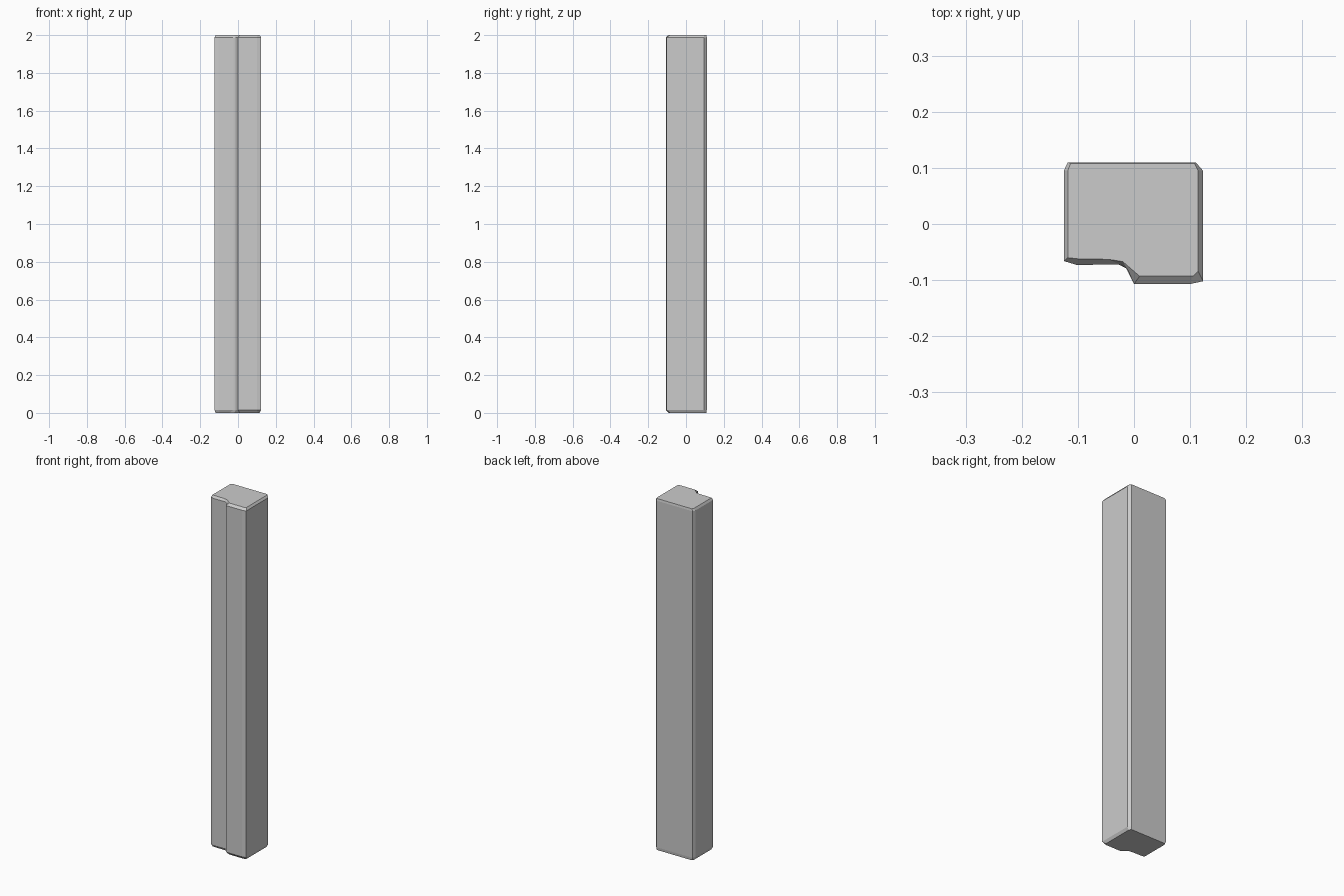
import bpy, bmesh

if "Cube" in bpy.data.objects:
    bpy.data.objects.remove(bpy.data.objects["Cube"])

# Cross-section pairs: full outline (x, y) and the worn end-cap outline (x, y)
SECTION = [
    ((-0.125, -0.066), (-0.118, -0.060)),
    ((-0.102, -0.073), (-0.100, -0.062)),
    ((-0.025, -0.072), (-0.045, -0.063)),
    ((-0.012, -0.080), (-0.020, -0.067)),
    ((0.000, -0.107), (0.010, -0.093)),
    ((0.100, -0.107), (0.105, -0.093)),
    ((0.123, -0.102), (0.114, -0.084)),
    ((0.123, 0.095), (0.114, 0.095)),
    ((0.110, 0.110), (0.108, 0.108)),
    ((-0.118, 0.110), (-0.113, 0.108)),
    ((-0.125, 0.095), (-0.118, 0.095)),
]


def loft(name, rings):
    """Skin a stack of matching closed rings and cap both ends."""
    bm = bmesh.new()
    loops = [[bm.verts.new(p) for p in ring] for ring in rings]
    for low, high in zip(loops, loops[1:]):
        n = len(low)
        for i in range(n):
            j = (i + 1) % n
            bm.faces.new((low[i], low[j], high[j], high[i]))
    bm.faces.new(loops[0][::-1])
    bm.faces.new(loops[-1])
    bmesh.ops.recalc_face_normals(bm, faces=bm.faces[:])
    mesh = bpy.data.meshes.new(name)
    bm.to_mesh(mesh)
    bm.free()
    obj = bpy.data.objects.new(name, mesh)
    bpy.context.collection.objects.link(obj)
    return obj


# Rebated post with chamfered ends
levels = [(0.0, 1), (0.016, 0), (1.988, 0), (2.0, 1)]
loft("rebated_post", [[(*pair[k], z) for pair in SECTION] for z, k in levels])
